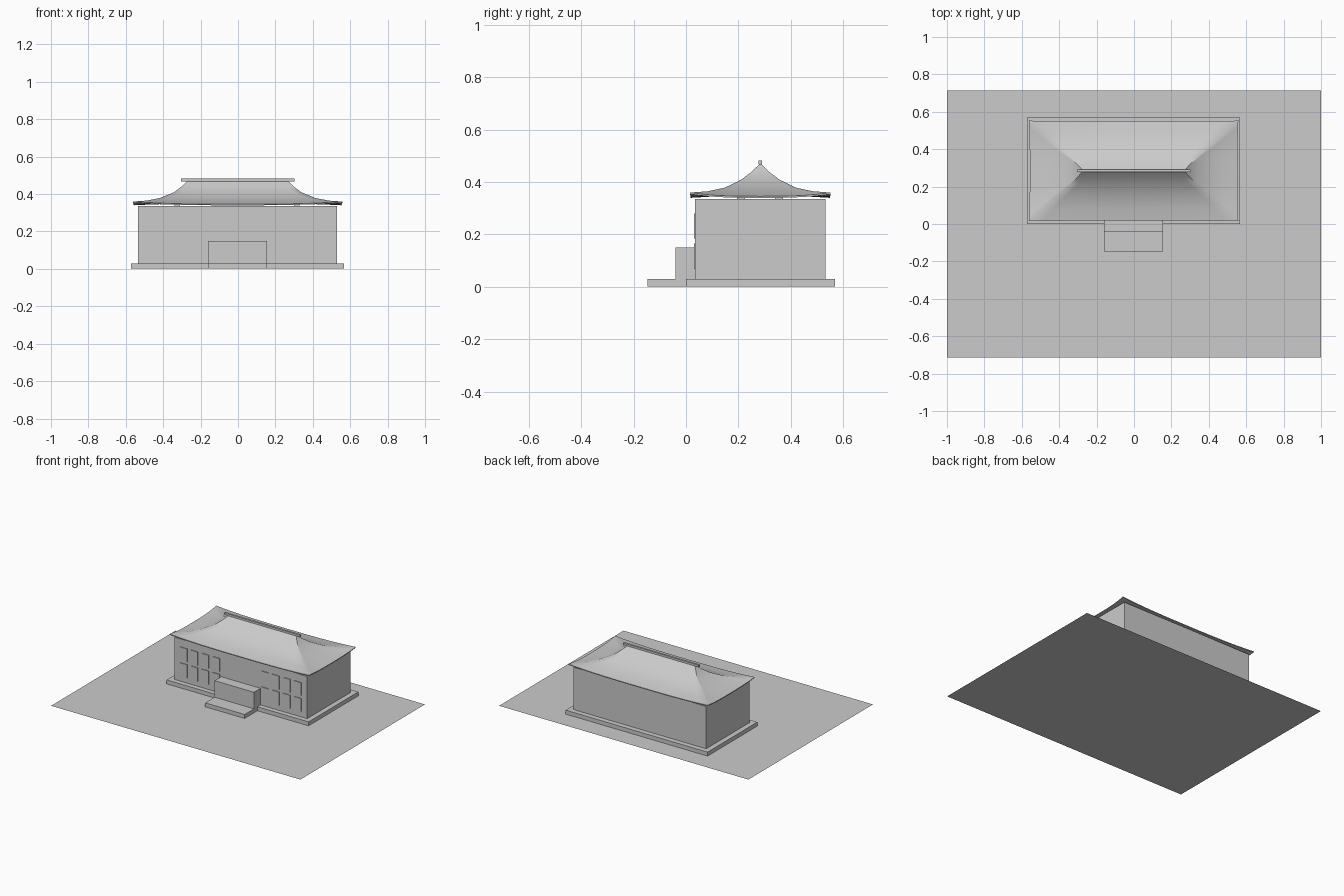
import bpy, bmesh, math

if "Cube" in bpy.data.objects:
    bpy.data.objects.remove(bpy.data.objects["Cube"])

grey = bpy.data.materials.new("plain_grey")
grey.diffuse_color = (0.6, 0.6, 0.6, 1)
grey.use_nodes = True
grey.node_tree.nodes["Principled BSDF"].inputs["Base Color"].default_value = grey.diffuse_color


def make(name, bm, smooth=False):
    bmesh.ops.recalc_face_normals(bm, faces=bm.faces)
    me = bpy.data.meshes.new(name)
    bm.to_mesh(me)
    bm.free()
    ob = bpy.data.objects.new(name, me)
    bpy.context.collection.objects.link(ob)
    me.materials.append(grey)
    if smooth:
        bpy.ops.object.select_all(action='DESELECT')
        ob.select_set(True)
        bpy.context.view_layer.objects.active = ob
        bpy.ops.object.shade_smooth_by_angle(angle=math.radians(40))
    return ob


def box(name, x0, x1, y0, y1, z0, z1):
    bm = bmesh.new()
    bmesh.ops.create_cube(bm, size=1)
    for v in bm.verts:
        v.co = (x0 + (v.co.x + .5) * (x1 - x0),
                y0 + (v.co.y + .5) * (y1 - y0),
                z0 + (v.co.z + .5) * (z1 - z0))
    return make(name, bm)


# ground sheet
bm = bmesh.new()
bm.faces.new([bm.verts.new((x, y, 0)) for x, y in
              ((-1, -.713), (1, -.713), (1, .713), (-1, .713))])
make("ground_sheet", bm)

# plinth, walls, entrance block and its step
box("plinth", -.572, .566, 0, .57, .001, .03)
box("walls", -.535, .53, .035, .533, .03, .336)
box("entrance_block", -.16, .156, -.04, .035, .001, .15)
box("entrance_step", -.16, .156, -.147, -.013, .001, .03)

# windows: two rows of four on each side of the entrance
for side in (-1, 1):
    for i in range(4):
        x = side * (.197 + .087 * i) - (.001 if side < 0 else .003)
        for row, (z0, z1) in (("lower", (.068, .165)), ("upper", (.185, .28))):
            box(f"{row}_window", x - .028, x + .028, .030, .036, z0, z1)

# short brackets between walls and roof
for x in (-.325, .315):
    for y in (.21, .355):
        box("roof_bracket", x - .015, x + .015, y - .015, y + .015, .33, .36)

# curved hip roof, built from rectangular rings with lifted corners
CX, CY, N = -.002, .284, 16
RINGS = [(.27, .002, .470, 0), (.30, .033, .440, 0), (.34, .072, .410, 0),
         (.415, .135, .377, .002), (.485, .20, .358, .007),
         (.555, .266, .346, .014), (.555, .266, .340, .014),
         (.52, .23, .342, .007), (.30, .10, .350, 0)]


def ring(bm, hx, hy, z, lift):
    corners = [(-1, -1), (1, -1), (1, 1), (-1, 1)]
    verts = []
    for k in range(4):
        (ax, ay), (bx, by) = corners[k], corners[(k + 1) % 4]
        for i in range(N):
            t = i / N
            c = abs(2 * t - 1) ** 3
            grow = 1 + c * lift * .6
            verts.append(bm.verts.new((CX + hx * grow * (ax + (bx - ax) * t),
                                       CY + hy * grow * (ay + (by - ay) * t),
                                       z + lift * c)))
    return verts


bm = bmesh.new()
loops = [ring(bm, *r) for r in RINGS]
for a, b in zip(loops, loops[1:]):
    for i in range(4 * N):
        j = (i + 1) % (4 * N)
        bm.faces.new((a[i], a[j], b[j], b[i]))
bm.faces.new(loops[0])
bm.faces.new(loops[-1])
make("hip_roof", bm, smooth=True)

# ridge beam
box("ridge_beam", -.306, .302, CY - .007, CY + .007, .468, .482)
